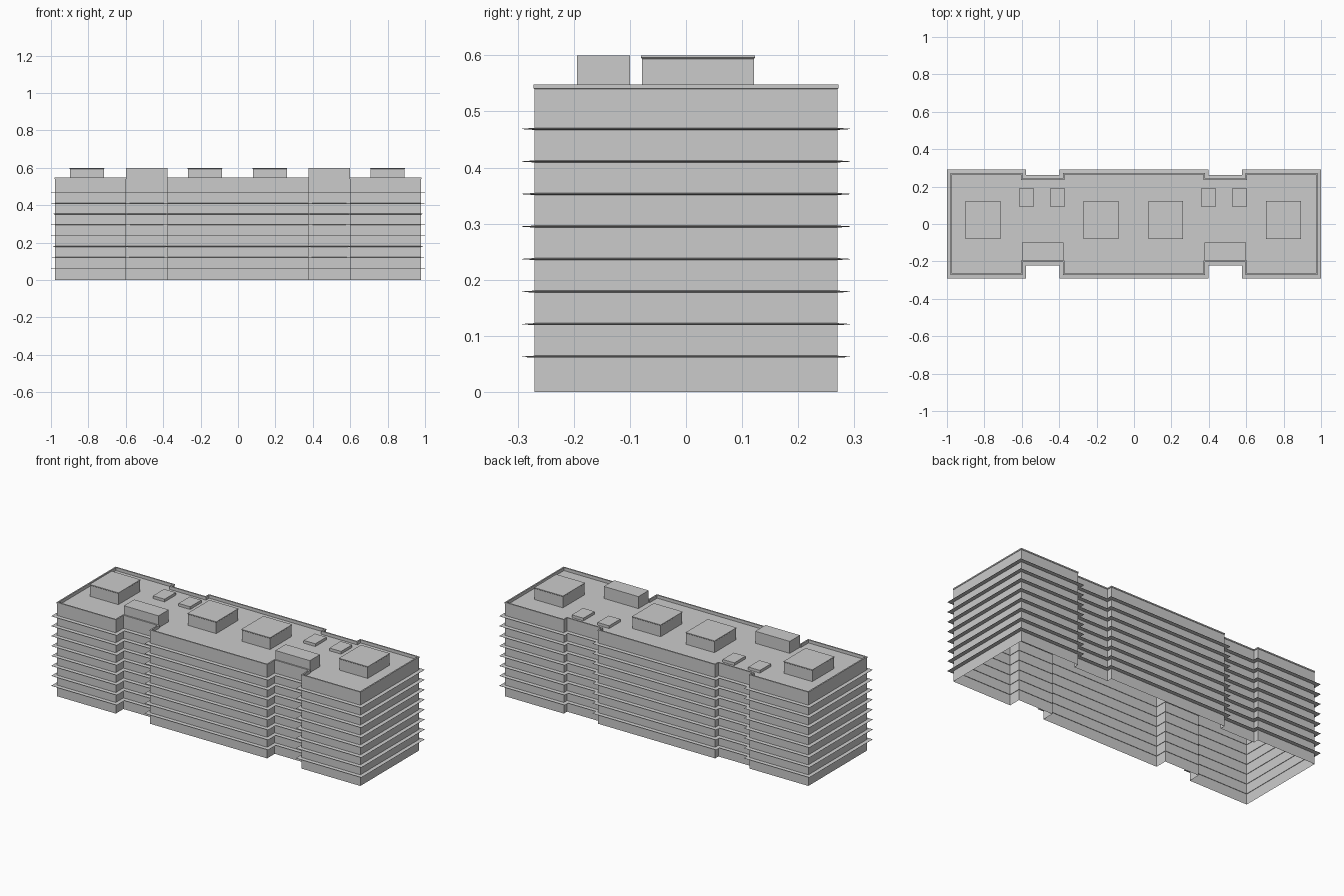
import bpy, bmesh
from mathutils import Vector

if "Cube" in bpy.data.objects:
    bpy.data.objects.remove(bpy.data.objects["Cube"])

ROOF = 0.53
FLOORS = [0.063 + 0.058 * i for i in range(8)]

# Right half of the footprint, counter-clockwise, including facade panel seams
half = [(0, -.27), (.19, -.27), (.377, -.27), (.377, -.2), (.599, -.2), (.599, -.27),
        (.79, -.27), (.978, -.27), (.978, -.1), (.978, .09), (.978, .27), (.79, .27),
        (.599, .27), (.599, .24), (.377, .24), (.377, .27), (.19, .27), (0, .27)]
footprint = half + [(-x, y) for x, y in reversed(half[1:-1])]


def offset(points, d):
    """Mitred outward offset of a counter-clockwise outline."""
    pts = [Vector(p) for p in points]
    out = []
    for i, p in enumerate(pts):
        a = (p - pts[i - 1]).normalized()
        b = (pts[(i + 1) % len(pts)] - p).normalized()
        n1, n2 = Vector((a.y, -a.x)), Vector((b.y, -b.x))
        out.append(p + (n1 + n2) * d / (1 + n1.dot(n2)))
    return out


def sweep(name, outline, profiles, closed=False, cap=False):
    """Loft each (offset, z) profile around the outline."""
    bm = bmesh.new()
    n = len(outline)
    for profile in profiles:
        rings = [[bm.verts.new((p.x, p.y, z)) for p in offset(outline, d)]
                 for d, z in profile]
        pairs = list(zip(rings, rings[1:]))
        if closed:
            pairs.append((rings[-1], rings[0]))
        for lo, hi in pairs:
            for i in range(n):
                j = (i + 1) % n
                bm.faces.new((lo[i], lo[j], hi[j], hi[i]))
        if cap:
            bm.faces.new(rings[-1])
    me = bpy.data.meshes.new(name)
    bm.to_mesh(me)
    bm.free()
    ob = bpy.data.objects.new(name, me)
    bpy.context.collection.objects.link(ob)
    return ob


def rect(x0, x1, y0, y1):
    return [(x0, y0), (x1, y0), (x1, y1), (x0, y1)]


# Open-bottomed wall shell with parapet and recessed roof
wall = [(0, 0)] + [(0, z) for z in FLOORS]
wall += [(0, .54), (.002, .541), (.002, .548), (-.006, .548), (-.006, ROOF)]
sweep("walls_and_roof", footprint, [wall], cap=True)

# Thin tapering ledges at every floor
sweep("floor_ledges", footprint,
      [[(-.003, z - .002), (.022, z - .0004), (.022, z + .0004), (-.003, z + .002)]
       for z in FLOORS], closed=True)

# Large rooftop units with a slim lip
for i, x in enumerate((-.808, -.177, .17, .8)):
    sweep(f"roof_unit_{i + 1}", rect(x - .091, x + .091, -.078, .121),
          [[(0, ROOF), (0, .594), (.002, .596), (.002, .6)]], cap=True)

# Stair heads behind the front recesses
for side, x in (("left", -.488), ("right", .488)):
    sweep(f"stair_head_{side}", rect(x - .111, x + .111, -.194, -.1),
          [[(0, ROOF), (0, .6)]], cap=True)

# Low roof hatches near the back recesses
for i, x in enumerate((-.574, -.409, .398, .564)):
    sweep(f"roof_hatch_{i + 1}", rect(x - .0375, x + .0375, .09, .193),
          [[(0, ROOF), (0, .546)]], cap=True)
